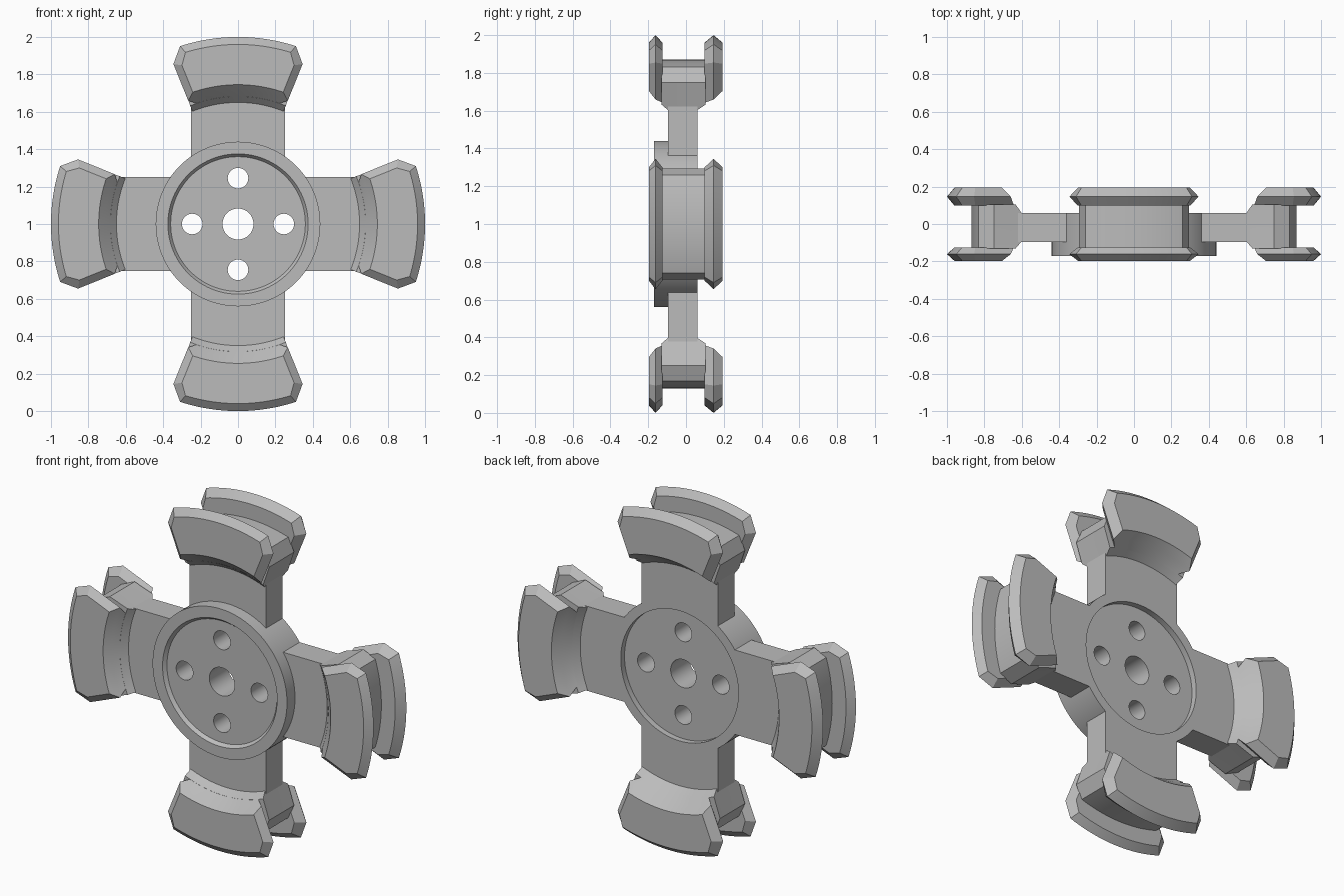
import bpy, bmesh
from math import sin, cos, asin, radians, pi

cube = bpy.data.objects.get("Cube")
if cube:
    bpy.data.objects.remove(cube, do_unlink=True)

grey = bpy.data.materials.new("plain_grey")
grey.use_nodes = True
grey.diffuse_color = (0.5, 0.5, 0.5, 1)
grey.node_tree.nodes["Principled BSDF"].inputs["Base Color"].default_value = (0.5, 0.5, 0.5, 1)

HALF = radians(22)      # half angle of each spoke end
CENTRE = (0, 0, 1)


def loft(name, layers):
    """Solid through outlines [(y, [(x, z), ...]), ...] of equal point count."""
    bm = bmesh.new()
    rings = [[bm.verts.new((x, y, z)) for x, z in pts] for y, pts in layers]
    n = len(rings[0])
    for a, b in zip(rings, rings[1:]):
        for i in range(n):
            j = (i + 1) % n
            bm.faces.new((a[i], a[j], b[j], b[i]))
    bm.faces.new(rings[0])
    bm.faces.new(rings[-1])
    bmesh.ops.recalc_face_normals(bm, faces=bm.faces)
    mesh = bpy.data.meshes.new(name)
    bm.to_mesh(mesh)
    bm.free()
    mesh.materials.append(grey)
    return mesh


def place(name, mesh, turn=0.0):
    ob = bpy.data.objects.new(name, mesh)
    bpy.context.collection.objects.link(ob)
    ob.location = CENTRE
    ob.rotation_euler.y = turn
    return ob


def arc(r, half, n=24):
    """Arc of radius r about the axis, from -half to +half around +z."""
    return [(r * sin(half * (2 * i / n - 1)), r * cos(half * (2 * i / n - 1)))
            for i in range(n + 1)]


def circle(r, cx=0, cz=0, n=96):
    return [(cx + r * cos(2 * pi * i / n), cz + r * sin(2 * pi * i / n)) for i in range(n)]


def sector(r_in, in_half, r_corner, corner_half, r_out, out_half):
    """Fan-shaped outline with cut outer corners."""
    cx, cz = r_corner * sin(corner_half), r_corner * cos(corner_half)
    return arc(r_in, in_half) + [(cx, cz)] + arc(r_out, out_half)[::-1] + [(-cx, cz)]


def inset(r_in, d=0.04):
    return sector(r_in, HALF - asin(d / r_in), 0.9, HALF - asin(d / 0.9), 0.96, radians(17))


def full(r_in):
    return sector(r_in, HALF, 0.922, HALF, 1.0, radians(18.06))


def web(r_in):
    return sector(r_in, HALF, 0.805, radians(21.5), 0.87, radians(17.4))


# Hub: disc with a shallow dish in front and a deeper one behind
hub = place("hub", loft("hub", [
    (-0.15, circle(0.36)), (-0.17, circle(0.375)), (-0.17, circle(0.44)),
    (0.06, circle(0.44)), (0.06, circle(0.385)), (0.025, circle(0.385))]))

# Centre bore and four bolt holes
holes = [("bore", 0.083, 0, 0)] + [
    ("bolt_hole", 0.055, 0.245 * cos(k * pi / 2), 0.245 * sin(k * pi / 2)) for k in range(4)]
for name, r, x, z in holes:
    cutter = place(name + "_cutter", loft(name, [(-0.4, circle(r, x, z, 48)), (0.4, circle(r, x, z, 48))]))
    mod = hub.modifiers.new(name, 'BOOLEAN')
    mod.operation = 'DIFFERENCE'
    mod.solver = 'EXACT'
    mod.object = cutter
    bpy.context.view_layer.objects.active = hub
    bpy.ops.object.modifier_apply(modifier=mod.name)
    bpy.data.objects.remove(cutter, do_unlink=True)

# One spoke: straight arm, flared web, and two bevelled flanges
arm_outline = arc(0.41, asin(0.25 / 0.41)) + arc(0.68, asin(0.25 / 0.68))[::-1]
spoke = {
    "arm": loft("arm", [(-0.095, arm_outline), (0.06, arm_outline)]),
    "flared_web": loft("flared_web", [
        (-0.13, web(0.682)), (-0.095, web(0.65)), (0.06, web(0.65)), (0.103, web(0.681))]),
    "front_flange": loft("front_flange", [
        (-0.197, inset(0.745)), (-0.161, full(0.711)), (-0.125, inset(0.678))]),
    "back_flange": loft("back_flange", [
        (0.098, inset(0.677)), (0.146, full(0.711)), (0.194, inset(0.745))]),
}
parts = [hub]
for k, side in enumerate(("top", "left", "bottom", "right")):
    for name, mesh in spoke.items():
        parts.append(place(side + "_" + name, mesh, k * pi / 2))

# Smooth the curved faces, keep the edges crisp
bpy.ops.object.select_all(action='DESELECT')
for ob in parts:
    ob.select_set(True)
bpy.context.view_layer.objects.active = hub
bpy.ops.object.shade_smooth_by_angle(angle=radians(20))
